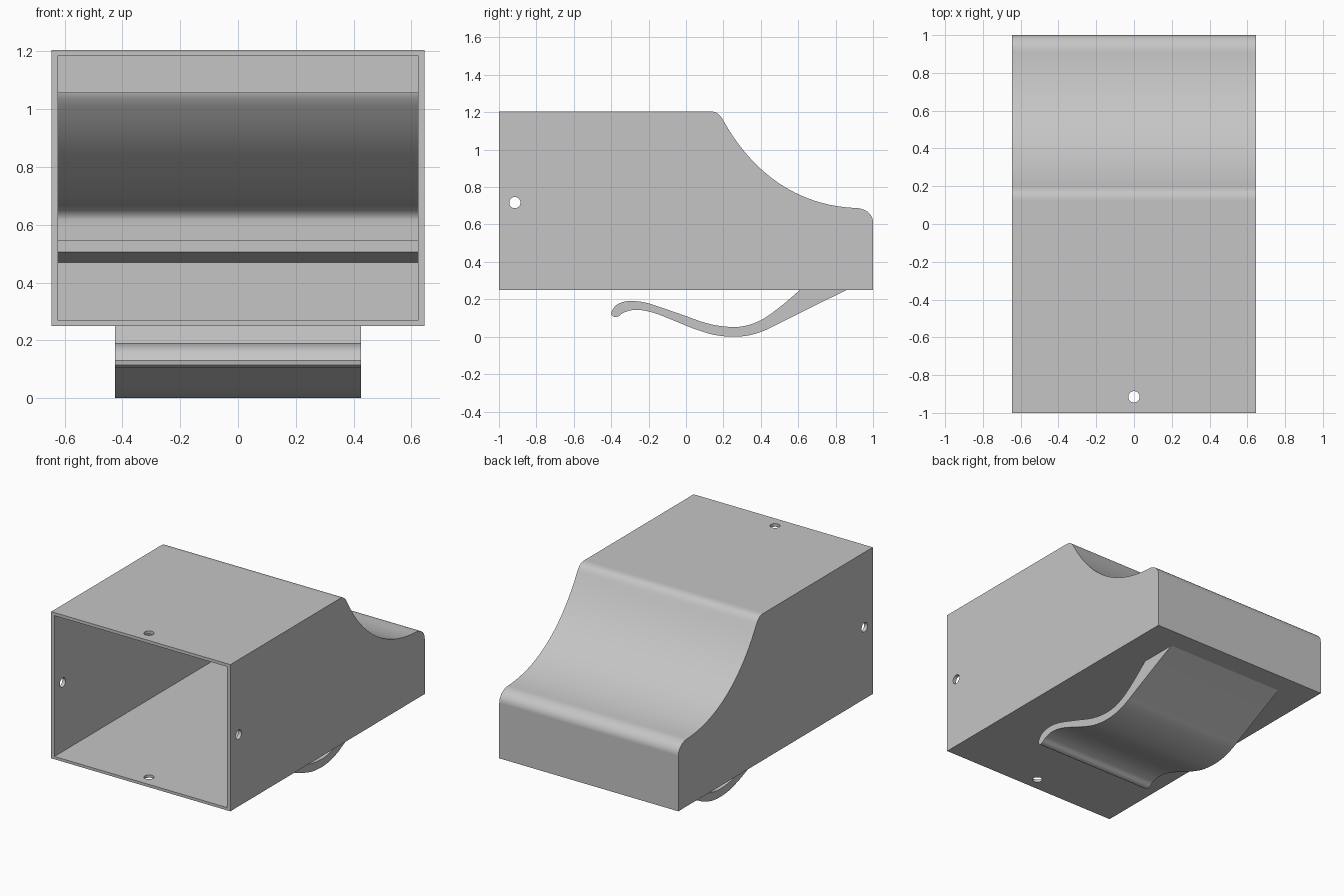
import bpy
import math
from mathutils import Vector
from mathutils.geometry import interpolate_bezier

if "Cube" in bpy.data.objects:
    bpy.data.objects.remove(bpy.data.objects["Cube"])

grey = bpy.data.materials.new("light grey plastic")
grey.use_nodes = True
colour = (0.56, 0.56, 0.56, 1)
grey.diffuse_color = colour
grey.node_tree.nodes["Principled BSDF"].inputs["Base Color"].default_value = colour


def extrude_profile(name, profile, half_width):
    """Extrude a closed (y, z) outline along x."""
    n = len(profile)
    verts = [(x, p[0], p[1]) for x in (-half_width, half_width) for p in profile]
    faces = [tuple(range(n)), tuple(reversed(range(n, 2 * n)))]
    faces += [(i, i + n, (i + 1) % n + n, (i + 1) % n) for i in range(n)]
    mesh = bpy.data.meshes.new(name)
    mesh.from_pydata(verts, [], faces)
    mesh.update()
    obj = bpy.data.objects.new(name, mesh)
    bpy.context.collection.objects.link(obj)
    mesh.materials.append(grey)
    # Make normals point outward
    bpy.ops.object.select_all(action="DESELECT")
    obj.select_set(True)
    bpy.context.view_layer.objects.active = obj
    bpy.ops.object.mode_set(mode="EDIT")
    bpy.ops.mesh.select_all(action="SELECT")
    bpy.ops.mesh.normals_make_consistent(inside=False)
    bpy.ops.object.mode_set(mode="OBJECT")
    return obj


def bezier(a, b, c, d, count):
    return [Vector((p[0], p[1])) for p in interpolate_bezier(
        *[Vector((q[0], q[1], 0)) for q in (a, b, c, d)], count)]


def smooth_path(points, steps=6):
    """Catmull-Rom curve through the points."""
    pts = [Vector(p) for p in points]
    pts = [2 * pts[0] - pts[1]] + pts + [2 * pts[-1] - pts[-2]]
    out = []
    for a, b, c, d in zip(pts, pts[1:], pts[2:], pts[3:]):
        out += bezier(b, b + (c - a) / 6, c - (d - b) / 6, c, steps + 1)[:-1]
    return out + [pts[-2]]


def cut(target, cutter):
    cutter.hide_render = True
    bpy.context.view_layer.objects.active = target
    mod = target.modifiers.new("cut", "BOOLEAN")
    mod.operation = "DIFFERENCE"
    mod.solver = "EXACT"
    mod.object = cutter
    bpy.ops.object.modifier_apply(modifier=mod.name)
    bpy.data.objects.remove(cutter)


def finish(obj):
    bpy.ops.object.select_all(action="DESELECT")
    obj.select_set(True)
    bpy.context.view_layer.objects.active = obj
    bpy.ops.object.shade_smooth_by_angle(angle=math.radians(30))
    mod = obj.modifiers.new("even shading", "WEIGHTED_NORMAL")
    mod.keep_sharp = True


# Housing outline: flat top, rounded shoulder, concave sweep, rounded nose
floor, top, wall = 0.25, 1.205, 0.022
shoulder = bezier((0.12, top), (0.165, top), (0.18, 1.19), (0.2, 1.155), 10)
sweep = bezier((0.2, 1.155), (0.36, 0.87), (0.6, 0.70), (0.91, 0.688), 32)
nose = bezier((0.91, 0.688), (0.96, 0.686), (1, 0.655), (1, 0.61), 12)
curve = shoulder + sweep[1:] + nose[1:]
housing = extrude_profile(
    "housing", [(-1, floor), (-1, top)] + curve + [(1, floor)], 0.645)

# Cavity: inner sweep follows the outer one at wall thickness
inner = []
for a, b, c in zip(curve, curve[1:], curve[2:]):
    t = (c - a).normalized()
    p = b + wall * Vector((t.y, -t.x))
    if p.y < 1.055 and p.x < 1 - wall:
        inner.append(p)
back = 1 - wall
ledge = [(back, 0.547), (0.82, 0.547), (0.82, 0.505), (back, 0.47)]
cavity = extrude_profile(
    "cavity_cutter",
    [(-1.1, 0.268), (-1.1, 1.185), (0.13, 1.185), (0.13, 1.055),
     (inner[0].x - 0.005, 1.055)] + inner + [(back, 0.6)] + ledge + [(back, 0.268)],
    0.622)
cut(housing, cavity)

# Screw holes through the side walls and through the top and floor
for centre, turn in (((0, -0.915, 0.717), (0, math.pi / 2, 0)),
                     ((0, -0.915, 0.73), (0, 0, 0))):
    bpy.ops.mesh.primitive_cylinder_add(
        vertices=32, radius=0.03, depth=1.6, location=centre, rotation=turn)
    drill = bpy.context.object
    drill.data.materials.append(grey)
    cut(housing, drill)
finish(housing)

# Springy belt clip under the housing
upper = smooth_path([
    (-0.4, 0.13), (-0.375, 0.167), (-0.33, 0.187), (-0.27, 0.19), (-0.2, 0.178),
    (-0.1, 0.145), (0, 0.11), (0.1, 0.075), (0.2, 0.055), (0.3, 0.055),
    (0.4, 0.088), (0.5, 0.157), (0.61, 0.25)])
lower = smooth_path([
    (0.86, 0.25), (0.7, 0.172), (0.5, 0.072), (0.42, 0.033), (0.34, 0.008),
    (0.25, 0), (0.15, 0.01), (0.05, 0.04), (-0.05, 0.08), (-0.15, 0.12),
    (-0.22, 0.139), (-0.28, 0.143), (-0.33, 0.13), (-0.36, 0.11),
    (-0.38, 0.105), (-0.397, 0.115)])
clip = extrude_profile("belt_clip", upper + lower, 0.425)
finish(clip)
